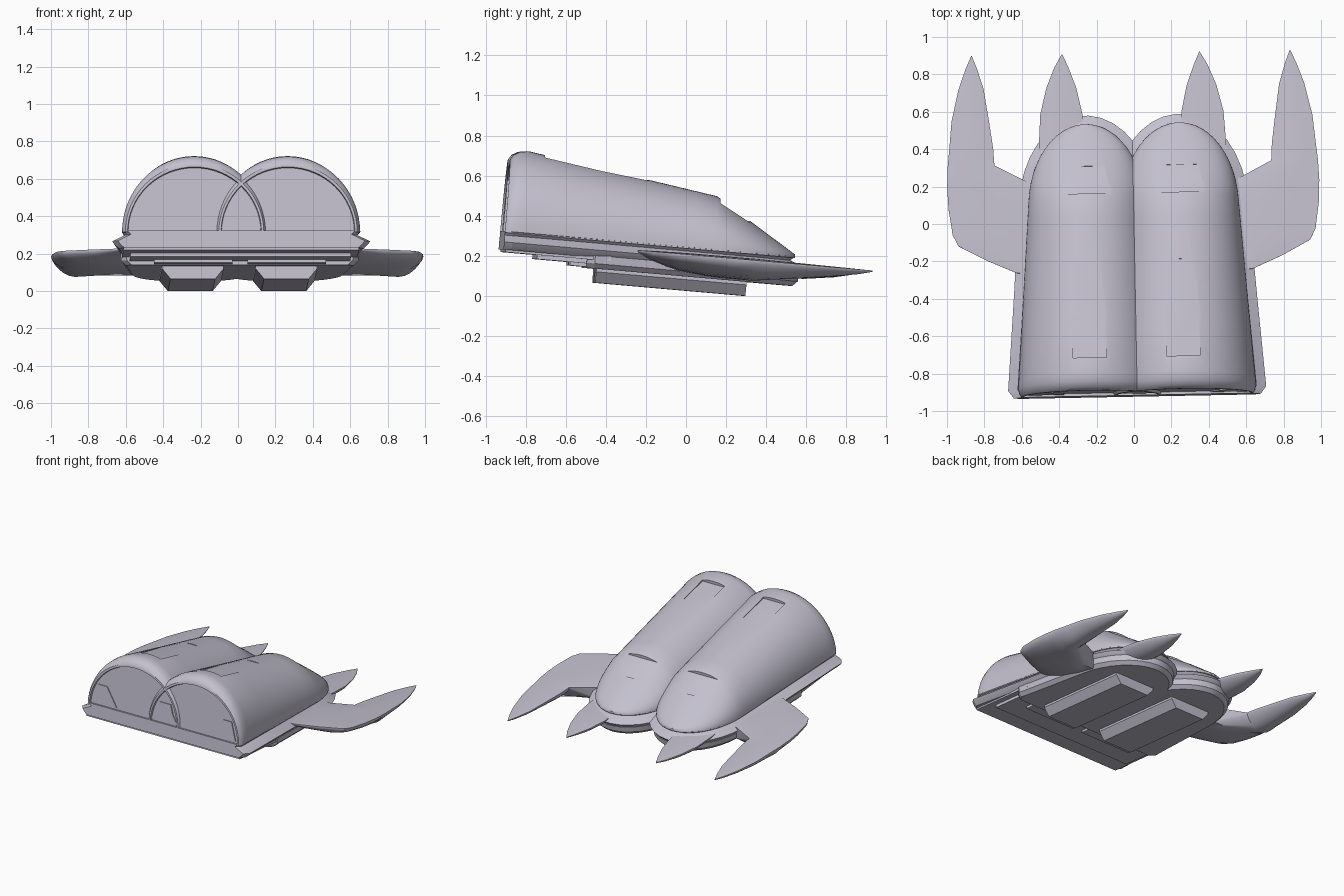
import bpy, bmesh, math
from mathutils import Matrix

cube = bpy.data.objects.get("Cube")
if cube:
    bpy.data.objects.remove(cube, do_unlink=True)

# One pale hull paint
paint = bpy.data.materials.new("pale_lavender_grey")
paint.use_nodes = True
colour = (0.55, 0.53, 0.62, 1)
paint.diffuse_color = colour
bsdf = next(n for n in paint.node_tree.nodes if n.type == 'BSDF_PRINCIPLED')
bsdf.inputs["Base Color"].default_value = colour

# The whole craft sits slightly nose-down and turned
POSE = Matrix.Rotation(math.radians(1.1), 4, 'Z') @ Matrix.Rotation(math.radians(-5), 4, 'X')
CX = 0.25       # centre of each hull
BASE = 0.235    # height where hull meets flange
FRONT = -0.94


def loft(name, rings, side=1):
    """Skin closed rings of equal length, cap both ends and set the pose."""
    bm = bmesh.new()
    rows = [[bm.verts.new((x * side, y, z)) for x, y, z in ring] for ring in rings]
    n = len(rows[0])
    for a, b in zip(rows, rows[1:]):
        for i in range(n):
            j = (i + 1) % n
            bm.faces.new((a[i], a[j], b[j], b[i]))
    bm.faces.new(rows[0])
    bm.faces.new(rows[-1])
    bmesh.ops.recalc_face_normals(bm, faces=bm.faces[:])
    bm.transform(POSE)
    mesh = bpy.data.meshes.new(name)
    bm.to_mesh(mesh)
    bm.free()
    mesh.materials.append(paint)
    obj = bpy.data.objects.new(name, mesh)
    bpy.context.collection.objects.link(obj)
    return obj


def smooth(obj, angle=32):
    bpy.ops.object.select_all(action='DESELECT')
    obj.select_set(True)
    bpy.context.view_layer.objects.active = obj
    bpy.ops.object.shade_smooth_by_angle(angle=math.radians(angle))


def cut(obj, cutter):
    cutter.hide_render = True
    mod = obj.modifiers.new("recess", 'BOOLEAN')
    mod.operation, mod.solver, mod.object = 'DIFFERENCE', 'EXACT', cutter
    bpy.ops.object.select_all(action='DESELECT')
    obj.select_set(True)
    bpy.context.view_layer.objects.active = obj
    bpy.ops.object.modifier_apply(modifier=mod.name)
    bpy.data.objects.remove(cutter, do_unlink=True)


def rect(cx, half, y, z0, z1):
    return [(cx - half, y, z0), (cx + half, y, z0), (cx + half, y, z1), (cx - half, y, z1)]


def half_width(y):
    """Plan half width of a hull: slow taper, then a rounded tail."""
    w = 0.39 - 0.07 * (y - FRONT) / 0.94
    t = max(0, (y - 0.1) / 0.42)
    return w * math.sqrt(max(0, 1 - t ** 2.3))


def crest(y):
    """Height of the hull ridge above its base."""
    return 0.415 - 0.148 * (y + 0.85) if y < 0.107 else 0.273 - 0.62 * (y - 0.107)


def hull_ring(y, w, h, n=32):
    return [(CX + w * math.cos(math.pi * i / n), y, BASE + h * math.sin(math.pi * i / n))
            for i in range(n + 1)]


def plan_ring(z, grow, start):
    """Hull outline seen from above, grown outward, starting at a given y."""
    pts = [(half_width(start) + grow - 0.03, start), (half_width(start) + grow, start + 0.04)]
    steps = 8
    pts += [(half_width(y) + grow, y) for y in (-0.4, -0.1, 0.1)]
    for i in range(1, steps + 1):
        t = math.sin(math.pi / 2 * i / (steps + 0.3))
        y = 0.1 + 0.42 * t
        pts.append((half_width(y) + grow * math.sqrt(1 - t * t), y + grow * t))
    return ([(CX + x, y, z) for x, y in pts] +
            [(CX - x, y, z) for x, y in reversed(pts)])


def fin_ring(y, x_in, x_out, depth, rooted, top=0.205, n=12):
    """Nearly flat top, bulging belly; rooted sections stay deep at the body."""
    belly, upper = [], []
    for i in range(n + 1):
        u = (1 - math.cos(math.pi * i / n)) / 2
        bulge = math.sqrt(1 - u ** 3) if rooted else math.sin(math.pi * u) ** 0.7
        x = x_in + (x_out - x_in) * u
        belly.append((x, y, top - 0.004 - depth * bulge))
        upper.append((x, y, top + 0.08 * depth * math.sin(math.pi * u)))
    return belly + upper[::-1]


WING = [(-0.27, 0.55, 0.63, 0.01), (-0.2, 0.5, 0.79, 0.04), (-0.12, 0.5, 0.94, 0.065),
        (-0.06, 0.5, 0.97, 0.08), (0.08, 0.5, 0.99, 0.095), (0.2, 0.53, 0.995, 0.1),
        (0.31, 0.74, 0.99, 0.098), (0.4, 0.745, 0.98, 0.085), (0.55, 0.765, 0.965, 0.065),
        (0.72, 0.79, 0.925, 0.04), (0.83, 0.823, 0.885, 0.02), (0.9, 0.85, 0.853, 0.002)]
TAIL = [(0.3, 0.27, 0.5, 0.07), (0.42, 0.26, 0.5, 0.07), (0.58, 0.265, 0.49, 0.065),
        (0.72, 0.295, 0.455, 0.045), (0.83, 0.335, 0.41, 0.02), (0.9, 0.366, 0.369, 0.002)]

for side, tag in ((1, "left"), (-1, "right")):
    # Domed hull with a rounded front rim and recessed front face
    rings = [hull_ring(FRONT + dy, w, h) for dy, w, h in (
        (0.015, 0.355, 0.345), (0, 0.358, 0.349), (0, 0.37, 0.365),
        (0.015, 0.38, 0.39), (0.045, 0.387, 0.408))]
    ys = [-0.85, -0.6, -0.25, 0, 0.107]
    ys += [0.1 + 0.42 * math.sin(math.pi / 2 * i / 12.3) for i in range(1, 13)]
    rings += [hull_ring(y, half_width(y), max(crest(y), 0.02)) for y in ys]
    hull = loft(tag + "_hull", rings, side)
    # Sunken panel on the ridge and sunken window on the slope
    for half, y0, d0, y1, d1 in ((0.09, -0.767, 0.022, -0.24, 0.004),
                                 (0.142, 0.125, 0.022, 0.28, 0.01)):
        cutter = loft("recess_cutter", [rect(CX, half, y, BASE + crest(y) - d, 0.9)
                                        for y, d in ((y0, d0), (y1, d1))], side)
        cut(hull, cutter)
    smooth(hull)

    # Slanted windows on the front face
    for flip in (1, -1):
        shape = [(0.337, 0.258), (0.297, 0.39), (0.227, 0.39), (0.142, 0.258)]
        loft(tag + "_front_window", [[(CX + flip * x, FRONT + dy, z) for x, z in shape]
                                     for dy in (0.008, 0.016)], side)

    # Flared flange with an undercut below the hull
    smooth(loft(tag + "_flange", [plan_ring(z, g, FRONT) for z, g in (
        (0.242, 0), (0.222, -0.02), (0.188, 0.05), (0.168, 0.035), (0.15, 0.015))], side), 25)
    # Underbody
    smooth(loft(tag + "_underbody", [plan_ring(z, g, -0.52) for z, g in (
        (0.16, 0.03), (0.12, 0.025), (0.095, 0.0))], side), 25)
    # Stepped front keel plates
    loft(tag + "_upper_step", [rect(CX + 0.02, 0.36, y, 0.138, 0.17) for y in (-0.93, -0.4)], side)
    loft(tag + "_middle_step", [rect(CX, 0.34, y, 0.117, 0.15) for y in (-0.77, -0.4)], side)
    loft(tag + "_lower_step", [rect(CX, 0.21, y, 0.1, 0.13) for y in (-0.6, -0.4)], side)

    # Landing skid, narrower at the bottom
    loft(tag + "_skid", [[(CX + sx * w, y, z) for sx, y in
                          ((-1, -0.465), (1, -0.465), (1, 0.288), (-1, 0.288))]
                         for w, z in ((0.165, 0.11), (0.165, 0.08), (0.12, 0.025))], side)

    # Swept wing and inner tail fin
    smooth(loft(tag + "_wing", [fin_ring(*s, s[0] < 0.25) for s in WING], side))
    smooth(loft(tag + "_tail_fin", [fin_ring(*s, False) for s in TAIL], side))
